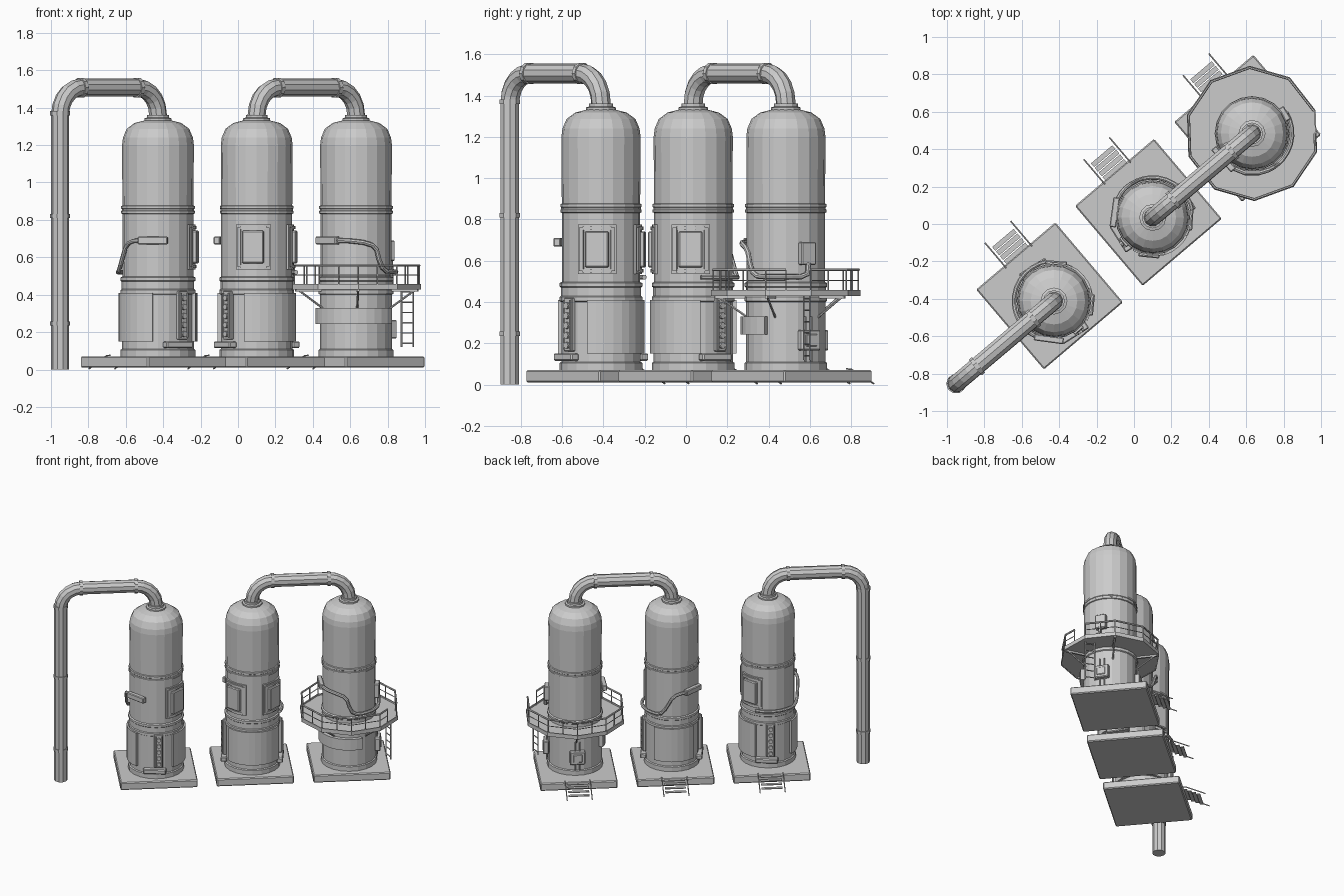
import bpy, bmesh
from math import sin, cos, radians, pi
from mathutils import Vector, Matrix

if "Cube" in bpy.data.objects:
    bpy.data.objects.remove(bpy.data.objects["Cube"])

AX = 40.3                                   # direction of the row of tanks
U = Vector((cos(radians(AX)), sin(radians(AX)), 0))
V = Vector((-U.y, U.x, 0))
T1, T2, T3 = Vector((-.428, -.412, 0)), Vector((.1, .035, 0)), Vector((.631, .484, 0))


def polar(c, r, a, z):
    return Vector((c.x + r * cos(radians(a)), c.y + r * sin(radians(a)), z))


def finish(name, bm):
    bmesh.ops.recalc_face_normals(bm, faces=bm.faces)
    me = bpy.data.meshes.new(name)
    bm.to_mesh(me)
    bm.free()
    ob = bpy.data.objects.new(name, me)
    bpy.context.collection.objects.link(ob)
    return ob


def lathe(name, c, prof, sides=20, phase=0.0, closed=False):
    bm = bmesh.new()
    rings = [[bm.verts.new(polar(c, r, phase + 360 * i / sides, z)) for i in range(sides)] for r, z in prof]
    pairs = list(zip(rings, rings[1:])) + ([(rings[-1], rings[0])] if closed else [])
    for a, b in pairs:
        for i in range(sides):
            j = (i + 1) % sides
            bm.faces.new((a[i], a[j], b[j], b[i]))
    if not closed:
        bm.faces.new(rings[0])
        bm.faces.new(rings[-1])
    return finish(name, bm)


def arc_plate(name, c, r0, r1, a0, a1, z0, z1, step=12):
    bm = bmesh.new()
    n = max(2, round((a1 - a0) / step))
    secs = []
    for i in range(n + 1):
        a = a0 + (a1 - a0) * i / n
        secs.append([bm.verts.new(polar(c, r, a, z)) for r, z in ((r0, z0), (r1, z0), (r1, z1), (r0, z1))])
    for s, t in zip(secs, secs[1:]):
        for k in range(4):
            bm.faces.new((s[k], s[(k + 1) % 4], t[(k + 1) % 4], t[k]))
    bm.faces.new(secs[0])
    bm.faces.new(secs[-1])
    return finish(name, bm)


def box(name, pos, az, size, bevel=0.0):
    """size = radial, tangential, vertical"""
    bm = bmesh.new()
    m = Matrix.Translation(pos) @ Matrix.Rotation(radians(az), 4, 'Z') @ Matrix.Diagonal((*size, 1))
    bmesh.ops.create_cube(bm, size=1, matrix=m)
    if bevel:
        bmesh.ops.bevel(bm, geom=bm.edges[:], offset=bevel, segments=1, affect='EDGES')
    return finish(name, bm)


def tube(name, paths, r, res=2):
    """one mesh of round bars swept along point lists"""
    cu = bpy.data.curves.new(name, 'CURVE')
    cu.dimensions, cu.bevel_depth, cu.bevel_resolution, cu.use_fill_caps = '3D', r, res, True
    for pts in paths:
        sp = cu.splines.new('POLY')
        sp.points.add(len(pts) - 1)
        for p, q in zip(sp.points, pts):
            p.co = (*q, 1)
    tmp = bpy.data.objects.new(name + "_path", cu)
    me = bpy.data.meshes.new_from_object(tmp)
    bpy.data.objects.remove(tmp)
    for p in me.polygons:
        p.use_smooth = False
    ob = bpy.data.objects.new(name, me)
    bpy.context.collection.objects.link(ob)
    return ob


def overhead_pipe(name, a, b, za, zb, top=1.507, bend=.145):
    """pipe rising at a, crossing, and falling at b, with collars"""
    d = (b - a).normalized()
    up = Vector((0, 0, 1))
    ts = [pi / 2 * i / 5 for i in range(6)]
    pts = [a + up * za]
    pts += [a + d * bend * (1 - cos(t)) + up * (top - bend + bend * sin(t)) for t in ts]
    pts += [b - d * bend * (1 - sin(t)) + up * (top - bend + bend * cos(t)) for t in ts]
    pts.append(b + up * zb)
    tube(name, [pts], .048, 3)
    h = d * .011
    ca, cb = a + d * bend + up * top, b - d * bend + up * top
    tube(name + "_collars", [[ca - h, ca + h], [cb - h, cb + h]], .054, 3)


BODY = [(.2, .065), (.2, .105), (.192, .11), (.192, .4), (.2, .405), (.2, .425), (.194, .43), (.194, .47),
        (.2, .475), (.2, .492), (.19, .497), (.19, .832), (.197, .835), (.197, .847), (.193, .85),
        (.193, .858), (.197, .861), (.197, .874), (.19, .877), (.192, 1.2), (.187, 1.24), (.167, 1.287),
        (.125, 1.318), (.07, 1.332)]

for n, c in enumerate((T1, T2, T3), 1):
    # slab, vessel and nozzle
    box(f"base_slab_{n}", c + V * .036 + Vector((0, 0, .04)), AX, (.555, .56, .06), .007)
    lathe(f"tank_{n}", c, BODY)
    lathe(f"nozzle_{n}", c, [(.072, 1.322), (.072, 1.343), (.058, 1.347), (.058, 1.362)], 12)
    # steps on the rear side
    for i in range(4):
        box(f"step_{n}_{i}", c + V * (.325 + .032 * i) + U * .01 + Vector((0, 0, .062 - .016 * i)),
            AX + 90, (.026, .15, .006))
    tube(f"step_rails_{n}", [[c + U * s + V * .3 + Vector((0, 0, .076)), c + U * s + V * .33 + Vector((0, 0, .074)),
                              c + U * s + V * .475 + Vector((0, 0, .004))] for s in (-.08, .1)], .004, 1)

# overhead pipes
END = Vector((-.951, -.854, 0))
overhead_pipe("outlet_pipe", END, T1, 0, 1.34)
overhead_pipe("link_pipe", T2, T3, 1.34, 1.34)
for i, z in enumerate((.245, .82, 1.41 - .04)):
    lathe(f"downpipe_collar_{i}", END, [(.053, z - .011), (.053, z + .011)], 10)

# fittings on the two plain tanks (second is turned a quarter)
for n, c, A in ((1, T1, AX), (2, T2, AX - 90)):
    arc_plate(f"front_cladding_{n}", c, .185, .211, A - 59, A + 59, .15, .41)
    arc_plate(f"rear_cladding_{n}", c, .185, .211, A + 138, A + 222, .15, .41)
    for s in (-1, 1):
        # windows
        w = A + 46 * s
        arc_plate(f"window_back_{n}_{s}", c, .18, .2, w - 28, w + 28, .535, .775)
        for k in (-1, 1):
            arc_plate(f"window_rail_{n}_{s}_{k}", c, .19, .207, w - 20, w + 20,
                      .655 + .103 * k - .008, .655 + .103 * k + .008)
            arc_plate(f"window_side_{n}_{s}_{k}", c, .19, .207, w + 22 * k - 3, w + 22 * k + 3, .55, .76, 3)
        box(f"window_pane_{n}_{s}", polar(c, .2, w, .655), w, (.03, .115, .175), .006)
        # valve columns
        g = A + 90 * s
        box(f"valve_plate_{n}_{s}", polar(c, .199, g, .29), g, (.024, .062, .26), .004)
        for i in range(5):
            z = .19 + .048 * i
            tube(f"valve_{n}_{s}_{i}", [[polar(c, .2, g, z), polar(c, .224, g, z)]], .016)
        tube(f"valve_pipe_{n}_{s}", [[polar(c, .218, g + k, z) for z in (.17, .41)] for k in (-6, 6)], .005, 1)
        box(f"valve_foot_{n}_{s}", polar(c, .2, g - 8, .133), g - 8, (.045, .165, .036), .006)
    # control box and wrap-around pipe
    box(f"control_box_{n}", polar(c, .205, A - 138, .69), A - 138, (.035, .16, .042), .005)
    path = [(-150, .69), (-168, .687), (-177, .676), (-185, .65), (-198, .565), (-206, .532), (-216, .52)]
    path += [(a, .52) for a in range(-228, -312, -12)]
    tube(f"side_pipe_{n}", [[polar(c, .214, A + a, z) for a, z in path]], .012)

# third tank: walkway
PH = -88
lathe("walkway_floor", T3, [(.36, .43), (.36, .447), (.192, .447), (.192, .43)], 10, PH, True)
lathe("walkway_edge", T3, [(.362, .428), (.362, .458), (.354, .458), (.354, .428)], 10, PH, True)


def on_rail(k, z):                           # k counts decagon corners, halves are edge middles
    i = int(k // 1)
    a, b = (polar(T3, .352, PH + 36 * j, z) for j in (i, i + 1))
    return a.lerp(b, k - i)


ks = [3, 4, 5, 6, 7, 8, 9, 10, 11, 12, 12.45]
tube("walkway_handrail", [[on_rail(k, .556) for k in ks]], .007, 1)
tube("walkway_midrail", [[on_rail(k, .505) for k in ks]], .003, 1)
tube("walkway_posts", [[on_rail(k, z) for z in (.44, .556)] for k in [3 + .5 * i for i in range(19)] + [12.45]],
     .004, 1)
tube("walkway_braces", [[polar(T3, .185, a, .325), polar(T3, .335, a, .43)]
                        for a in range(PH, PH + 360, 72)], .006, 1)
for a in range(PH, PH + 360, 72):
    box(f"walkway_beam_{a}", polar(T3, .27, a, .424), a, (.15, .014, .014))

# ladder
LC = Vector((.905, .585, 0))
LD = Vector((.9, -.42, 0)).normalized() * .035
tube("ladder_rails", [[LC + LD * s + Vector((0, 0, z)) for z in (.12, .44)] for s in (-1, 1)], .005, 1)
tube("ladder_rungs", [[LC + LD * s + Vector((0, 0, .14 + .055 * i)) for s in (-1, 1)] for i in range(6)], .004, 1)

# third tank: cladding, boxes and pipe
arc_plate("belt_cladding", T3, .185, .219, -170, -28, .243, .33)
for a in (33, 130):
    box(f"meter_box_{a}", polar(T3, .207, a, .215), a, (.04, .11, .1), .006)
    box(f"meter_face_{a}", polar(T3, .226, a, .215), a, (.014, .065, .06), .004)
    tube(f"meter_pipes_{a}", [[polar(T3, .202, a + k, z) for z in (.11, .33)] for k in (-5, 5)], .006, 1)
box("junction_box", polar(T3, .2, 31, .635), 31, (.04, .08, .11), .005)
box("control_box_3", polar(T3, .205, -138, .69), -138, (.035, .16, .042), .005)
path = [(-124, .69), (-100, .688), (-80, .68), (-66, .665), (-59, .64), (-55, .59), (-49, .545), (-40, .525)]
path += [(a, .522) for a in range(-28, 28, 12)] + [(29, .535), (31, .59)]
tube("side_pipe_3", [[polar(T3, .214, a, z) for a, z in path]], .013)
